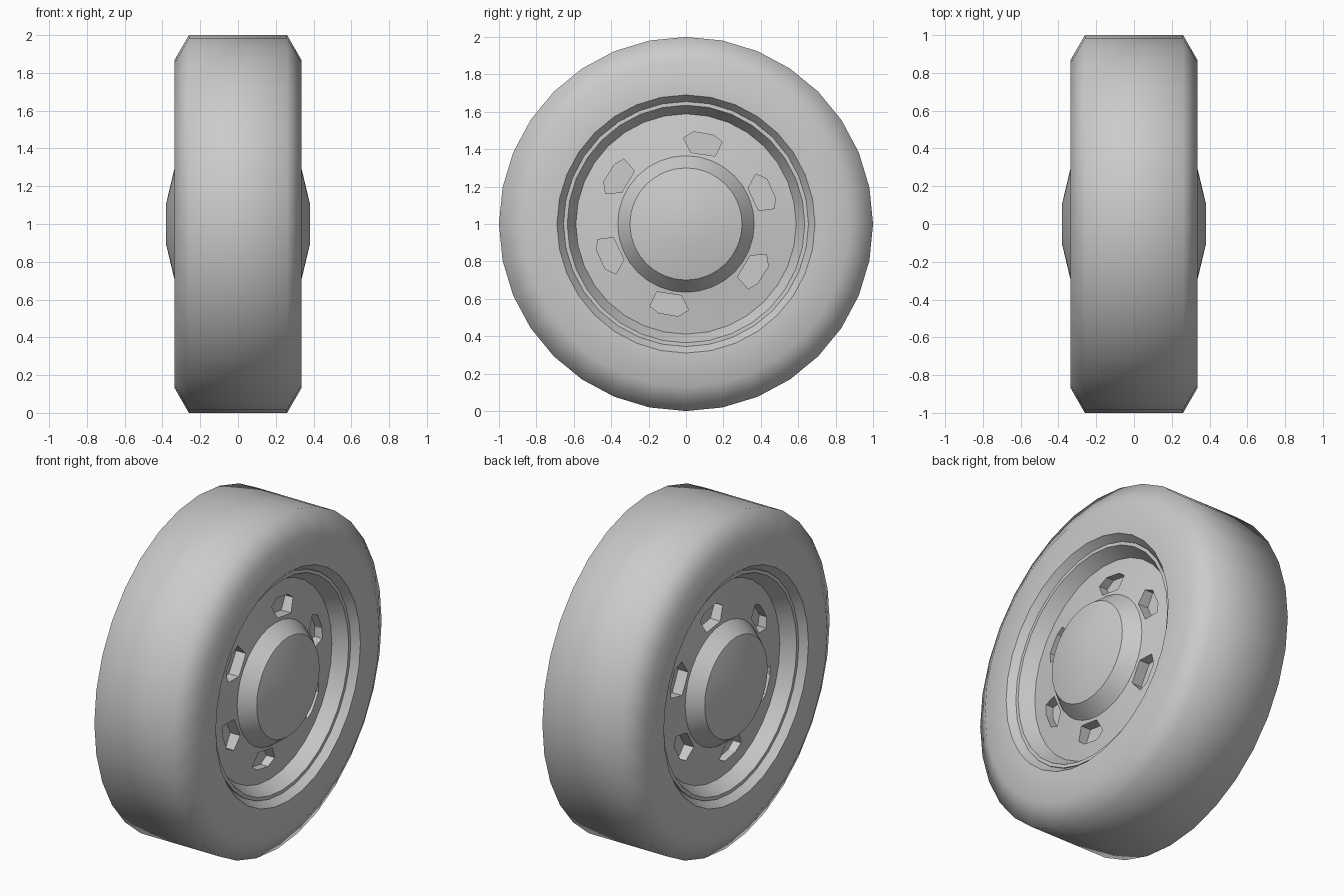
import bpy, bmesh, math
from math import cos, sin, radians

SEGMENTS = 32

cube = bpy.data.objects.get("Cube")
if cube:
    bpy.data.objects.remove(cube, do_unlink=True)

grey = bpy.data.materials.new("mid_grey")
grey.use_nodes = True
colour = (0.6, 0.6, 0.6, 1)
grey.diffuse_color = colour
grey.node_tree.nodes["Principled BSDF"].inputs["Base Color"].default_value = colour


def make_object(name, bm):
    mesh = bpy.data.meshes.new(name)
    bm.to_mesh(mesh)
    bm.free()
    mesh.materials.append(grey)
    obj = bpy.data.objects.new(name, mesh)
    obj.location.z = 1
    bpy.context.collection.objects.link(obj)
    return obj


def lathe(name, profile):
    """Turn a profile of (x, radius) points around the axle."""
    bm = bmesh.new()
    rings = []
    for x, r in profile:
        angles = [math.tau * k / SEGMENTS for k in range(SEGMENTS)]
        rings.append([bm.verts.new((x, r * cos(a), r * sin(a))) for a in angles])
    for a, b in zip(rings, rings[1:]):
        for k in range(SEGMENTS):
            n = (k + 1) % SEGMENTS
            bm.faces.new((a[k], b[k], b[n], a[n]))
    bmesh.ops.remove_doubles(bm, verts=bm.verts, dist=0.0001)
    return make_object(name, bm)


def finish(obj, angle):
    """Smooth the shading and mirror the part to the other side."""
    bpy.ops.object.select_all(action='DESELECT')
    obj.select_set(True)
    bpy.context.view_layer.objects.active = obj
    bpy.ops.object.shade_smooth_by_angle(angle=radians(angle))
    mirror = obj.modifiers.new("Mirror", 'MIRROR')
    mirror.use_clip = True


# Tyre: sidewall, chamfered shoulder and tread
tyre = lathe("tyre", [(0.335, 0.69), (0.335, 0.87), (0.26, 1), (0, 1)])
finish(tyre, 65)

# Sloping bead between the sidewall and the rim
bead = lathe("tyre_bead", [(0.28, 0.65), (0.335, 0.69)])
finish(bead, 30)

# Rim: narrow lip and sloping inner wall
rim = lathe("rim", [(0.2, 0.58), (0.295, 0.635), (0.295, 0.655), (0.25, 0.655)])
finish(rim, 30)

# Wheel disc with a raised domed hub
disc = lathe("wheel_disc", [(0.38, 0), (0.38, 0.11), (0.335, 0.3), (0.25, 0.365),
                            (0.215, 0.59), (0.1, 0.59), (0.1, 0)])

# Six hexagonal pockets, each centred on a segment line of the disc
pocket = [(0.46, 13), (0.495, 6.5), (0.497, -6), (0.48, -12.5), (0.395, -12), (0.383, 7.5)]
bm = bmesh.new()
for step in (7, 2, -3, -9, -14, -19):
    centre = step * 360 / SEGMENTS
    points = [(r * cos(radians(centre + d)), r * sin(radians(centre + d))) for r, d in pocket]
    floor = bm.faces.new([bm.verts.new((0.18, y, z)) for y, z in points])
    top = bmesh.ops.extrude_face_region(bm, geom=[floor])["geom"]
    bmesh.ops.translate(bm, vec=(0.15, 0, 0),
                        verts=[g for g in top if isinstance(g, bmesh.types.BMVert)])
bmesh.ops.recalc_face_normals(bm, faces=bm.faces)
cutter = make_object("pocket_cutter", bm)
cutter.hide_render = True

cut = disc.modifiers.new("Pockets", 'BOOLEAN')
cut.operation = 'DIFFERENCE'
cut.solver = 'EXACT'
cut.object = cutter
bpy.context.view_layer.objects.active = disc
bpy.ops.object.modifier_apply(modifier=cut.name)
bpy.data.objects.remove(cutter, do_unlink=True)
finish(disc, 25)
